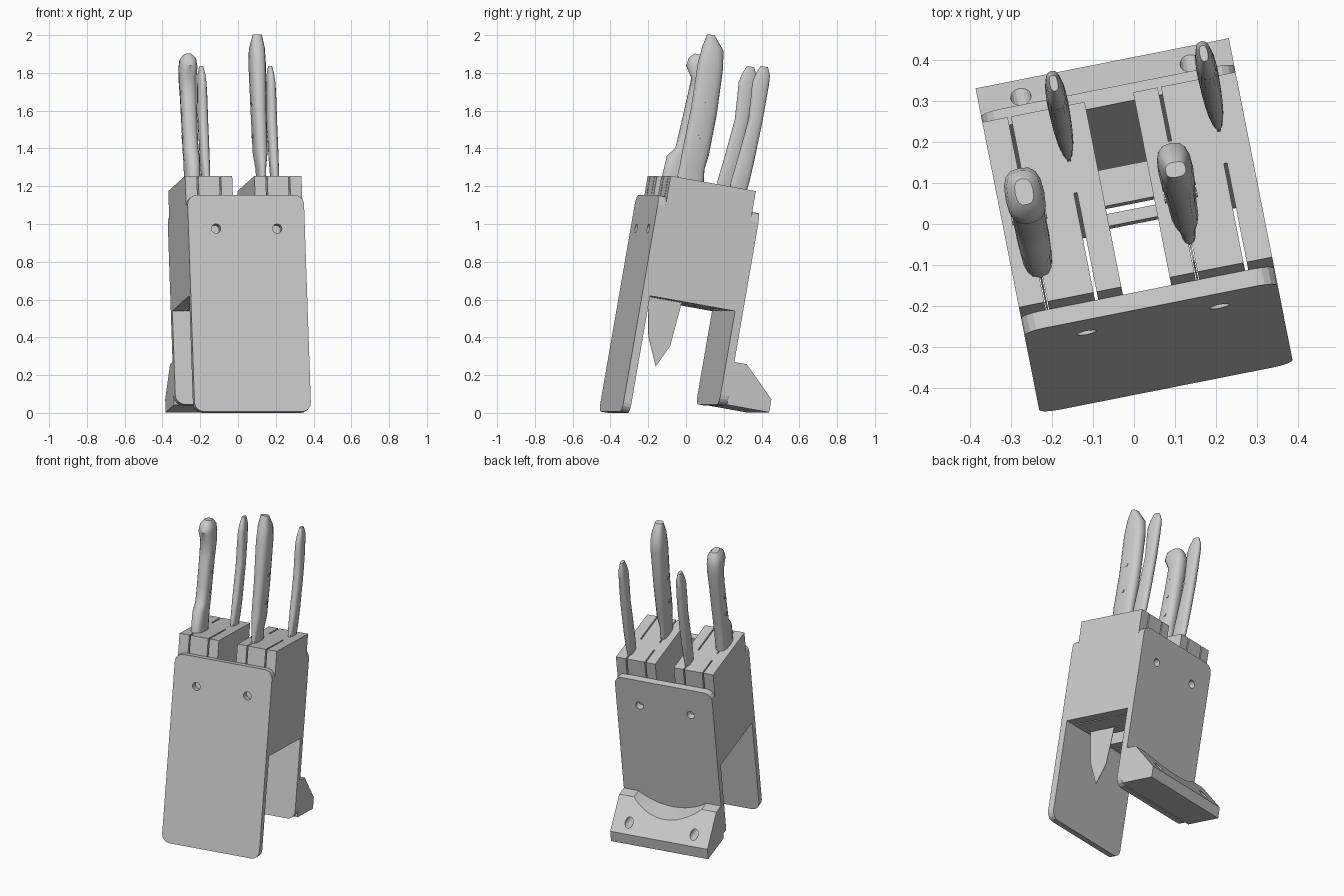
import bpy, bmesh
from math import radians, sin, cos, pi, copysign
from mathutils import Matrix

old = bpy.data.objects.get("Cube")
if old:
    bpy.data.objects.remove(old)

# The whole stand is turned about z and leans back
POSE = Matrix.Rotation(radians(11.2), 4, 'Z') @ Matrix.Rotation(radians(-10), 4, 'X')

grey = bpy.data.materials.new("plain grey")
grey.use_nodes = True
grey.diffuse_color = (0.6, 0.6, 0.6, 1)
grey.node_tree.nodes["Principled BSDF"].inputs["Base Color"].default_value = (0.6, 0.6, 0.6, 1)

HALF = 0.314               # half width of block and boards
FRONT, BACK = -0.36, 0.106  # block depth
LOW, TOP = 0.566, 1.211     # block height


def finish(name, bm, smooth=None):
    bmesh.ops.recalc_face_normals(bm, faces=bm.faces)
    mesh = bpy.data.meshes.new(name)
    bm.to_mesh(mesh)
    bm.free()
    obj = bpy.data.objects.new(name, mesh)
    bpy.context.collection.objects.link(obj)
    mesh.materials.append(grey)
    obj.matrix_world = POSE
    if smooth:
        bpy.ops.object.select_all(action='DESELECT')
        obj.select_set(True)
        bpy.context.view_layer.objects.active = obj
        bpy.ops.object.shade_smooth_by_angle(angle=radians(smooth))
    return obj


def prism(name, outline, axis, lo, hi):
    """Extrude a 2D outline along x (outline is y, z) or y (outline is x, z)."""
    bm = bmesh.new()
    ends = []
    for t in (lo, hi):
        ends.append([bm.verts.new((t, p, q) if axis == 'x' else (p, t, q)) for p, q in outline])
    n = len(outline)
    for i in range(n):
        j = (i + 1) % n
        bm.faces.new((ends[0][i], ends[0][j], ends[1][j], ends[1][i]))
    bm.faces.new(ends[0])
    bm.faces.new(ends[1])
    return finish(name, bm)


def box(name, x0, x1, y0, y1, z0, z1):
    return prism(name, [(x0, z0), (x1, z0), (x1, z1), (x0, z1)], 'y', y0, y1)


def circle(x, z, r, n):
    return [(x + r * cos(2 * pi * i / n), z + r * sin(2 * pi * i / n)) for i in range(n)]


def cut(obj, cutters):
    for c in cutters:
        c.hide_render = True
        mod = obj.modifiers.new("cut", 'BOOLEAN')
        mod.operation = 'DIFFERENCE'
        mod.solver = 'EXACT'
        mod.object = c
    graph = bpy.context.evaluated_depsgraph_get()
    mesh = bpy.data.meshes.new_from_object(obj.evaluated_get(graph))
    obj.modifiers.clear()
    obj.data = mesh
    for c in cutters:
        bpy.data.objects.remove(c)


def hole_cutters(z, spread, y0, y1):
    return [prism("hole_cutter", circle(s * spread, z, 0.025, 16), 'y', y0, y1) for s in (-1, 1)]


# Cutting boards in front of and behind the block
def board(name, y0, y1, z0, z1, r=0.05):
    outline = []
    for k, (x, z) in enumerate([(HALF - r, z1 - r), (r - HALF, z1 - r), (r - HALF, z0 + r), (HALF - r, z0 + r)]):
        for i in range(5):
            a = (k + i / 4) * pi / 2
            outline.append((x + r * cos(a), z + r * sin(a)))
    obj = prism(name, outline, 'y', y0, y1)
    cut(obj, hole_cutters(0.92, 0.165, y0 - 0.1, y1 + 0.1))


THICK = 0.043
board("front_board", FRONT - THICK, FRONT, -0.064, 1.10)
board("back_board", BACK, BACK + THICK, 0.065, 1.10)

# Foot wedge with a scooped top edge and two holes
y = BACK + THICK
foot = prism("foot_wedge", [(y, 0.07), (0.38, 0.07), (0.38, 0.14), (0.217, 0.30), (y, 0.30)], 'x', -HALF, HALF)
scoop = prism("scoop_cutter", circle(0, 0.61, 0.38, 64), 'y', 0, 0.6)
cut(foot, [scoop] + hole_cutters(0.19, 0.21, y + 0.01, 0.6))

# Block halves: three slats each, with slots kept apart by spacers
SLOTS = (0.125, 0.247)
GAP = 0.004
for side, s in (("left", 1), ("right", -1)):
    edges = [0.06 - GAP, *SLOTS, HALF + GAP]
    for i in range(3):
        box(f"{side}_slat_{i + 1}", s * (edges[i] + GAP), s * (edges[i + 1] - GAP), FRONT, BACK, LOW, TOP)
    for slot in SLOTS:
        box(f"{side}_spacer", s * (slot - GAP), s * (slot + GAP), -0.11, -0.03, LOW, TOP)

# Cross bars joining the halves
box("lower_cross_bar", -0.06, 0.06, -0.05, 0.04, LOW, LOW + 0.04)
box("middle_cross_bar", -0.06, 0.06, -0.1, -0.07, LOW, LOW + 0.04)


# Knife handles are lofted from rows of (height, front, back, half thickness)
def handle(name, x, rows, n=16):
    bm = bmesh.new()
    rings = []
    for z, y0, y1, t in rows:
        ring = []
        for i in range(n):
            a = 2 * pi * i / n
            p, q = [copysign(abs(v) ** 0.75, v) for v in (cos(a), sin(a))]
            ring.append(bm.verts.new((x + t * p, (y0 + y1) / 2 + (y1 - y0) / 2 * q, z)))
        rings.append(ring)
    for lower, upper in zip(rings, rings[1:]):
        for i in range(n):
            j = (i + 1) % n
            bm.faces.new((lower[i], lower[j], upper[j], upper[i]))
    bm.faces.new(rings[0])
    bm.faces.new(rings[-1])
    finish(name, bm, smooth=40)


def blade(name, x, outline):
    prism(name, outline, 'x', x - GAP / 2, x + GAP / 2)


def rivets(name, x, spots, t):
    for y, z in spots:
        prism(name, circle(y, z, 0.011, 10), 'x', x - t, x + t)


inner, outer = SLOTS

# Large knife in the front slot
handle("large_knife_handle", inner, [
    (1.20, -.29, -.14, .02), (1.28, -.285, -.15, .024), (1.36, -.285, -.14, .035),
    (1.58, -.278, -.135, .038), (1.83, -.283, -.144, .043), (1.92, -.275, -.16, .04),
    (1.99, -.258, -.22, .025)])
blade("large_knife_blade", inner, [(-.33, TOP), (-.33, .55), (-.295, .36), (-.228, .21), (-.17, .33), (-.15, .55), (-.15, TOP)])
rivets("large_knife_rivet", inner, [(-.21, z) for z in (1.45, 1.62, 1.8)], .041)

# Bread knife with a hooked handle end
handle("hooked_knife_handle", -outer, [
    (1.20, -.298, -.135, .038), (1.33, -.29, -.14, .04), (1.38, -.252, -.14, .04),
    (1.48, -.245, -.135, .04), (1.66, -.235, -.13, .042), (1.76, -.23, -.128, .046),
    (1.82, -.27, -.13, .048), (1.865, -.262, -.145, .042), (1.89, -.235, -.17, .022)])
blade("hooked_knife_blade", -outer, [(-.28, TOP), (-.28, .65), (-.2, .6), (-.15, .65), (-.15, TOP)])
rivets("hooked_knife_rivet", -outer, [(-.19, z) for z in (1.45, 1.57, 1.69)], .043)

# Two slim knives in the back slots
for name, x in (("left_slim_knife", outer), ("right_slim_knife", -inner)):
    handle(name + "_handle", x, [
        (1.20, -.025, .07, .014), (1.26, -.02, .077, .02), (1.37, -.007, .083, .024),
        (1.58, .014, .09, .026), (1.70, .006, .091, .025), (1.78, .0, .091, .022),
        (1.83, .012, .088, .018), (1.87, .03, .07, .01)])
    blade(name + "_blade", x, [(.0, TOP), (.0, .8), (.04, .7), (.06, .8), (.06, TOP)])
